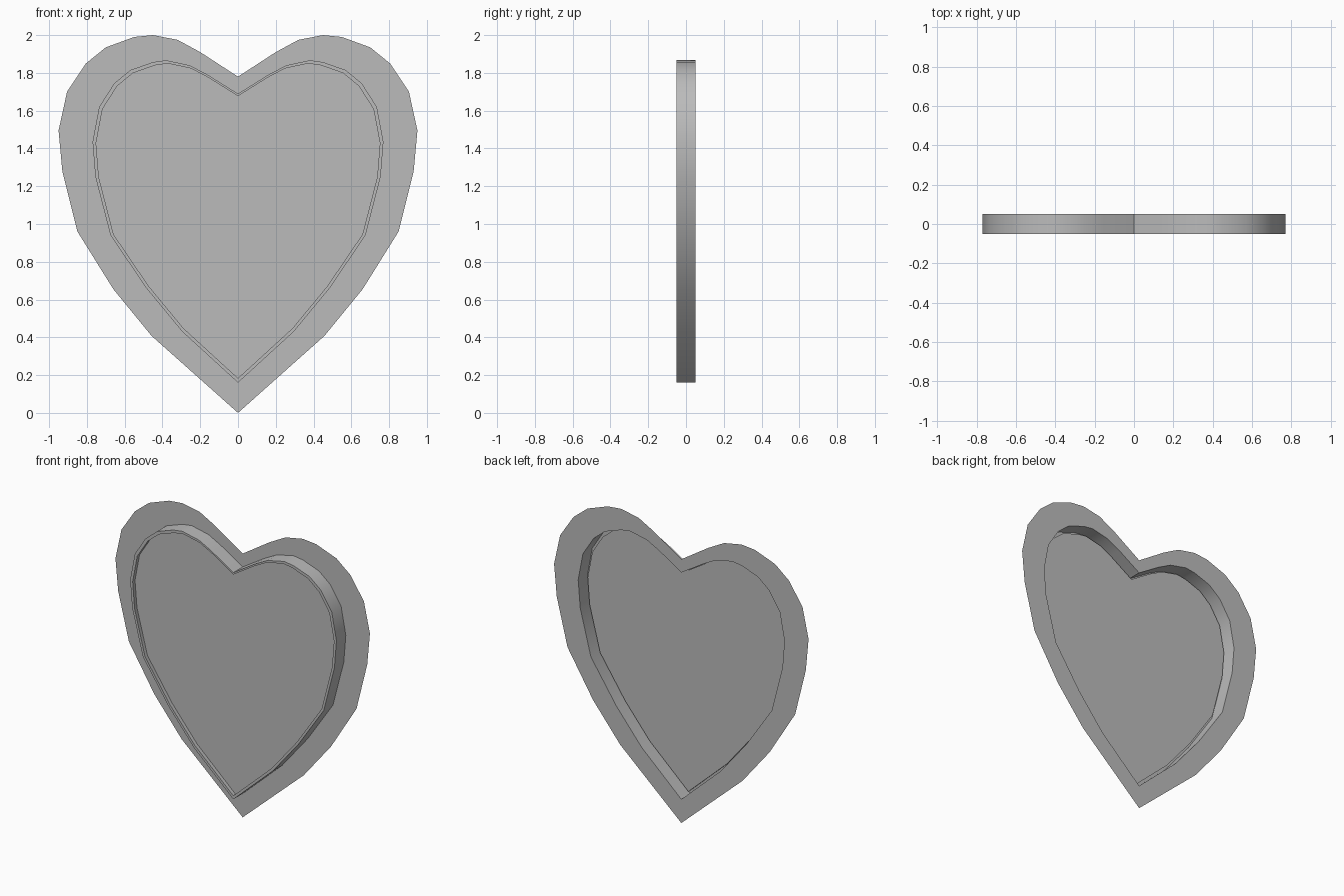
import bpy
import bmesh
import math

cube = bpy.data.objects.get("Cube")
if cube:
    bpy.data.objects.remove(cube, do_unlink=True)

grey = bpy.data.materials.new("plain grey")
grey.use_nodes = True
colour = (0.5, 0.5, 0.5, 1)
grey.diffuse_color = colour
grey.node_tree.nodes["Principled BSDF"].inputs["Base Color"].default_value = colour

# Half outlines (x, z), from the notch round the lobe to the tip
FLANGE = [(0, 1.78), (.2, 1.91), (.32, 1.975), (.45, 2), (.55, 1.99),
          (.7, 1.935), (.805, 1.85), (.905, 1.7), (.95, 1.495), (.93, 1.28),
          (.85, .96), (.66, .655), (.457, .407), (0, 0)]
TRAY = [(0, 1.69), (.16, 1.79), (.255, 1.84), (.38, 1.867), (.45, 1.857),
        (.57, 1.815), (.655, 1.745), (.735, 1.62), (.77, 1.435), (.755, 1.25),
        (.675, .94), (.485, .66), (.295, .43), (0, .16)]
BACK, FRONT, RECESS = .05, -.05, -.025


def heart(half, y, scale=1, mid=1.15):
    """Mirror a half outline into a closed loop at depth y."""
    full = half + [(-x, z) for x, z in half[-2:0:-1]]
    return [(x * scale, y, mid + (z - mid) * scale) for x, z in full]


def finish(name, bm):
    mesh = bpy.data.meshes.new(name)
    bm.to_mesh(mesh)
    bm.free()
    mesh.materials.append(grey)
    obj = bpy.data.objects.new(name, mesh)
    bpy.context.collection.objects.link(obj)
    bpy.ops.object.select_all(action='DESELECT')
    obj.select_set(True)
    bpy.context.view_layer.objects.active = obj
    bpy.ops.object.shade_smooth_by_angle(angle=math.radians(30))


def band(name, outer, inner):
    """Strip of quads joining two matching loops."""
    bm = bmesh.new()
    a = [bm.verts.new(p) for p in outer]
    b = [bm.verts.new(p) for p in inner]
    for i in range(len(a)):
        j = (i + 1) % len(a)
        bm.faces.new((a[i], b[i], b[j], a[j]))
    finish(name, bm)


opening = heart(TRAY, BACK)
rim_outer = heart(TRAY, FRONT)
rim_inner = heart(TRAY, FRONT, .976)
panel_edge = heart(TRAY, RECESS, .976)

# Thin pressed sheet: flange, raised wall, rim and recessed panel
band("back_flange", heart(FLANGE, BACK), opening)
band("side_wall", opening, rim_outer)
band("front_rim", rim_outer, rim_inner)
band("recess_wall", rim_inner, panel_edge)

bm = bmesh.new()
bm.faces.new([bm.verts.new(p) for p in reversed(panel_edge)])
finish("front_panel", bm)
